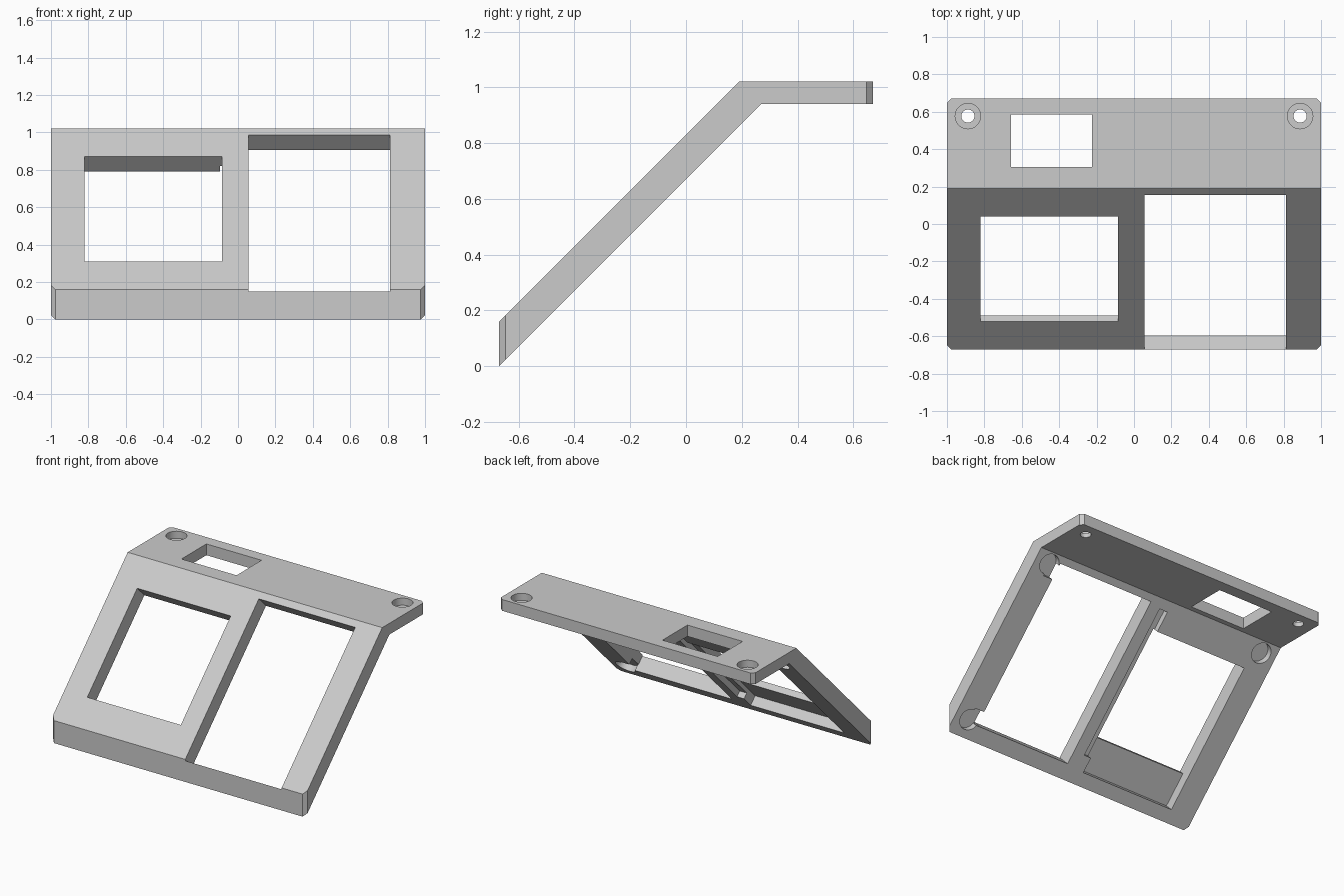
import bpy, bmesh, math
from mathutils import Matrix, Vector

cube = bpy.data.objects.get("Cube")
if cube:
    bpy.data.objects.remove(cube, do_unlink=True)

R2 = math.sqrt(2)
THICK = 0.16 / R2          # thickness of the sloped panel
FRONT, BASE = -0.67, 0.16  # top of the front lip

# Material
grey = bpy.data.materials.new("plain grey")
grey.use_nodes = True
colour = (0.6, 0.6, 0.6, 1)
grey.diffuse_color = colour
grey.node_tree.nodes["Principled BSDF"].inputs["Base Color"].default_value = colour

# Frame of the sloped panel: x across, y up the slope, z outward
slope = Matrix(((1, 0, 0, 0),
                (0, 1 / R2, -1 / R2, FRONT),
                (0, 1 / R2, 1 / R2, BASE),
                (0, 0, 0, 1)))
level = Matrix.Identity(4)


def make_object(name, bm):
    bmesh.ops.recalc_face_normals(bm, faces=bm.faces)
    mesh = bpy.data.meshes.new(name)
    bm.to_mesh(mesh)
    bm.free()
    mesh.materials.append(grey)
    ob = bpy.data.objects.new(name, mesh)
    bpy.context.collection.objects.link(ob)
    return ob


def cut(target, bm):
    """Subtract a cutter from the target and discard it."""
    cutter = make_object("cutter", bm)
    cutter.hide_render = True
    mod = target.modifiers.new("cut", "BOOLEAN")
    mod.operation, mod.solver, mod.object = "DIFFERENCE", "EXACT", cutter
    bpy.context.view_layer.objects.active = target
    bpy.ops.object.modifier_apply(modifier=mod.name)
    bpy.data.objects.remove(cutter, do_unlink=True)


def cut_box(target, frame, xs, ys, zs):
    bm = bmesh.new()
    size = [b - a for a, b in (xs, ys, zs)]
    mid = Vector([(a + b) / 2 for a, b in (xs, ys, zs)])
    bmesh.ops.create_cube(bm, size=1, matrix=frame @ Matrix.Translation(mid) @ Matrix.Diagonal((*size, 1)))
    cut(target, bm)


def cut_round(target, frame, x, y, radius, z0, z1):
    bm = bmesh.new()
    bmesh.ops.create_cone(bm, cap_ends=True, segments=40, radius1=radius, radius2=radius,
                          depth=z1 - z0, matrix=frame @ Matrix.Translation((x, y, (z0 + z1) / 2)))
    cut(target, bm)


def up(y):
    """Distance up the slope of a point on the outer face."""
    return (y - FRONT) * R2


# Bent panel: side profile extruded across, with trimmed vertical corners
profile = [(FRONT, 0), (FRONT, BASE), (0.19, 1.02), (0.67, 1.02), (0.67, 0.94), (0.27, 0.94)]
bm = bmesh.new()
face = bm.faces.new([bm.verts.new((-1, y, z)) for y, z in profile])
side = bmesh.ops.extrude_face_region(bm, geom=[face])
bmesh.ops.translate(bm, vec=(2, 0, 0), verts=[g for g in side["geom"] if isinstance(g, bmesh.types.BMVert)])
for sx in (-1, 1):
    for sy in (-1, 1):
        trim = bmesh.ops.bisect_plane(bm, geom=bm.verts[:] + bm.edges[:] + bm.faces[:],
                                      plane_co=(sx * 0.977, sy * 0.67, 0), plane_no=(sx, sy, 0),
                                      clear_outer=True)
        edges = [g for g in trim["geom_cut"] if isinstance(g, bmesh.types.BMEdge)]
        bmesh.ops.holes_fill(bm, edges=edges)
panel = make_object("bent_panel", bm)

# Windows through the slope
cut_box(panel, slope, (0.055, 0.812), (up(-0.675), up(0.155)), (-0.3, 0.2))
cut_box(panel, slope, (-0.82, -0.085), (up(-0.52), up(0.04)), (-0.3, 0.2))

# Recesses in the inner face: below the small window and along its inner side
cut_box(panel, slope, (-0.82, -0.085), (up(-0.685), up(-0.5)), (-0.2, 0.07 - THICK))
cut_box(panel, slope, (-0.095, -0.03), (up(-0.61), up(0.14)), (-0.2, 0.042 - THICK))

# Round screw pockets in the inner face, two opening into the large window
for x, y in ((0.885, 0.133), (0.885, -0.663), (-0.885, 0.133)):
    cut_round(panel, slope, x, up(y), 0.07, -0.2, 0.045 - THICK)
for y in (0.11, -0.64):
    cut_box(panel, slope, (0.78, 0.885), (up(y) - 0.05, up(y) + 0.05), (-0.2, 0.045 - THICK))

# Opening and counterbored screw holes in the level top
cut_box(panel, level, (-0.658, -0.225), (0.305, 0.585), (0.8, 1.2))
for x in (-0.888, 0.888):
    cut_round(panel, level, x, 0.577, 0.068, 0.97, 1.2)
    cut_round(panel, level, x, 0.577, 0.035, 0.8, 1.2)

# Smooth bores, sharp edges
bpy.ops.object.select_all(action="DESELECT")
panel.select_set(True)
bpy.context.view_layer.objects.active = panel
bpy.ops.object.shade_smooth_by_angle(angle=math.radians(30))
